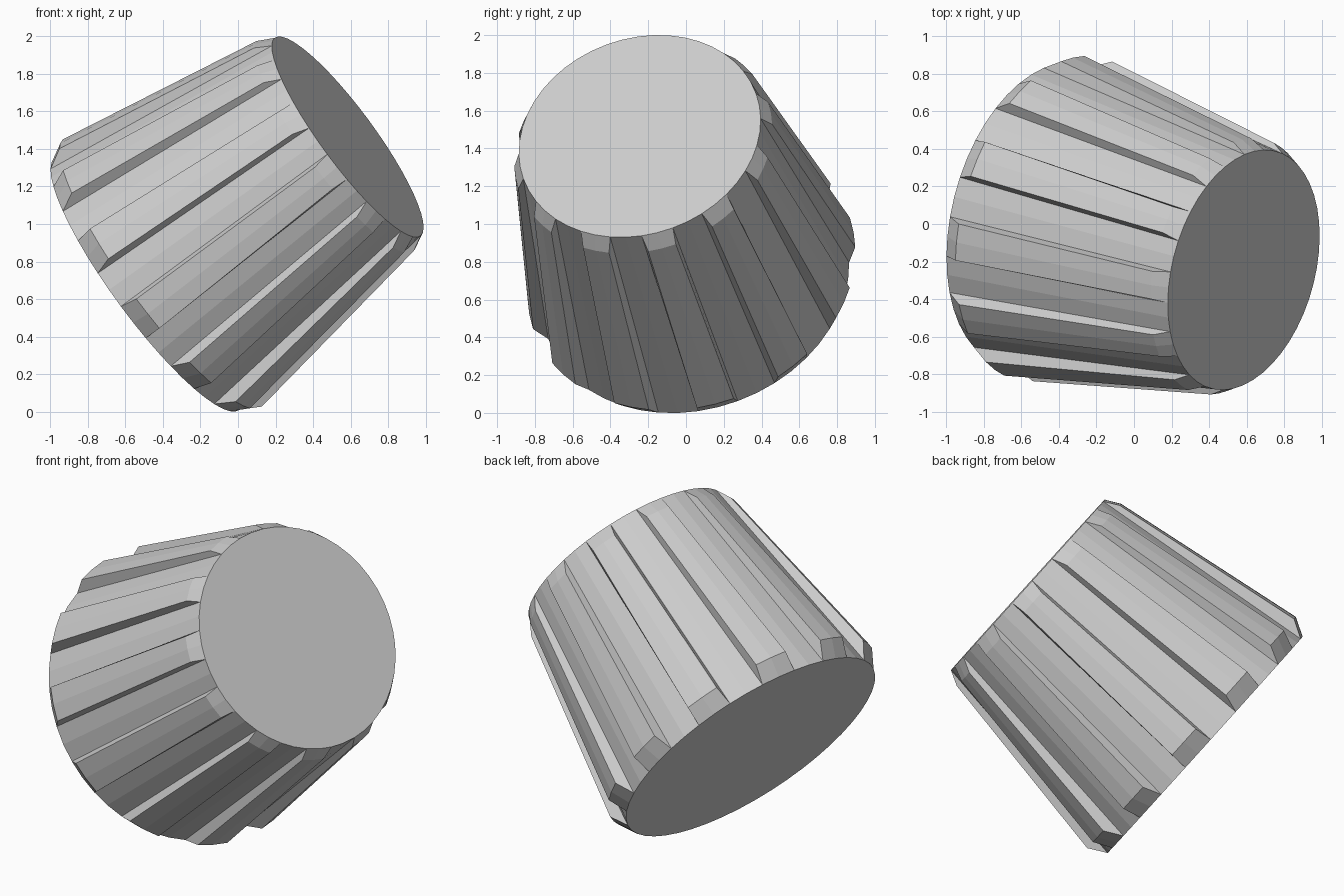
import bpy, bmesh
from math import cos, sin, radians
from mathutils import Vector

if "Cube" in bpy.data.objects:
    bpy.data.objects.remove(bpy.data.objects["Cube"])

# Knob axis frame: N runs from the wide base to the small cap
N = Vector((0.787, -0.218, 0.578)).normalized()
U = Vector((0.267, 0.964, 0.0)).normalized()
V = N.cross(U)
CAP = Vector((0.585, -0.245, 1.465))
H, R_CAP, R_BASE, R_INSET = 1.362, 0.656, 0.832, 0.51
RIBS, STEP, START = 12, 7.5, 17.5      # each rib spans two of 48 sides

bm = bmesh.new()

def vert(t, r, deg):
    a = radians(deg)
    return bm.verts.new(CAP - N * t + (U * cos(a) + V * sin(a)) * r)

# Tapered body rings and the cap inset ring
angles = [START + i * STEP for i in range(RIBS * 4)]
cap = [vert(0, R_CAP, a) for a in angles]
base = [vert(H, R_BASE, a) for a in angles]
inset = [vert(0, R_INSET, a) for a in angles]
n = len(angles)
for i in range(n):
    j = (i + 1) % n
    bm.faces.new((cap[i], cap[j], inset[j], inset[i]))
    if i % 4 in (1, 2):                # plain wall between ribs
        bm.faces.new((cap[i], base[i], base[j], cap[j]))
bm.faces.new(inset).material_index = 1
bm.faces.new(base[::-1])

# Raised ribs with sloped ends and sides
for k in range(RIBS):
    ids = [(4 * k + d) % n for d in (-1, 0, 1)]
    mid = START + k * 4 * STEP
    hi = [vert(0.085, 0.70, mid + d) for d in (-6.2, 0, 6.2)]
    lo = [vert(H - 0.105, 0.889, mid + d) for d in (-6.5, 0, 6.5)]
    for s in (0, 1):
        a, b = ids[s], ids[s + 1]
        bm.faces.new((cap[a], hi[s], hi[s + 1], cap[b]))
        bm.faces.new((hi[s], lo[s], lo[s + 1], hi[s + 1]))
        bm.faces.new((lo[s], base[a], base[b], lo[s + 1]))
    bm.faces.new((cap[ids[0]], base[ids[0]], lo[0], hi[0]))
    bm.faces.new((cap[ids[2]], hi[2], lo[2], base[ids[2]]))

bmesh.ops.recalc_face_normals(bm, faces=bm.faces)
mesh = bpy.data.meshes.new("ribbed_knob")
bm.to_mesh(mesh)
bm.free()

# Light shell, darker flush cap disc
for name, g in (("shell_grey", 0.8), ("cap_grey", 0.53)):
    m = bpy.data.materials.new(name)
    m.diffuse_color = (g, g, g, 1)
    m.use_nodes = True
    m.node_tree.nodes["Principled BSDF"].inputs["Base Color"].default_value = m.diffuse_color
    mesh.materials.append(m)
bpy.context.collection.objects.link(bpy.data.objects.new("ribbed_knob", mesh))
